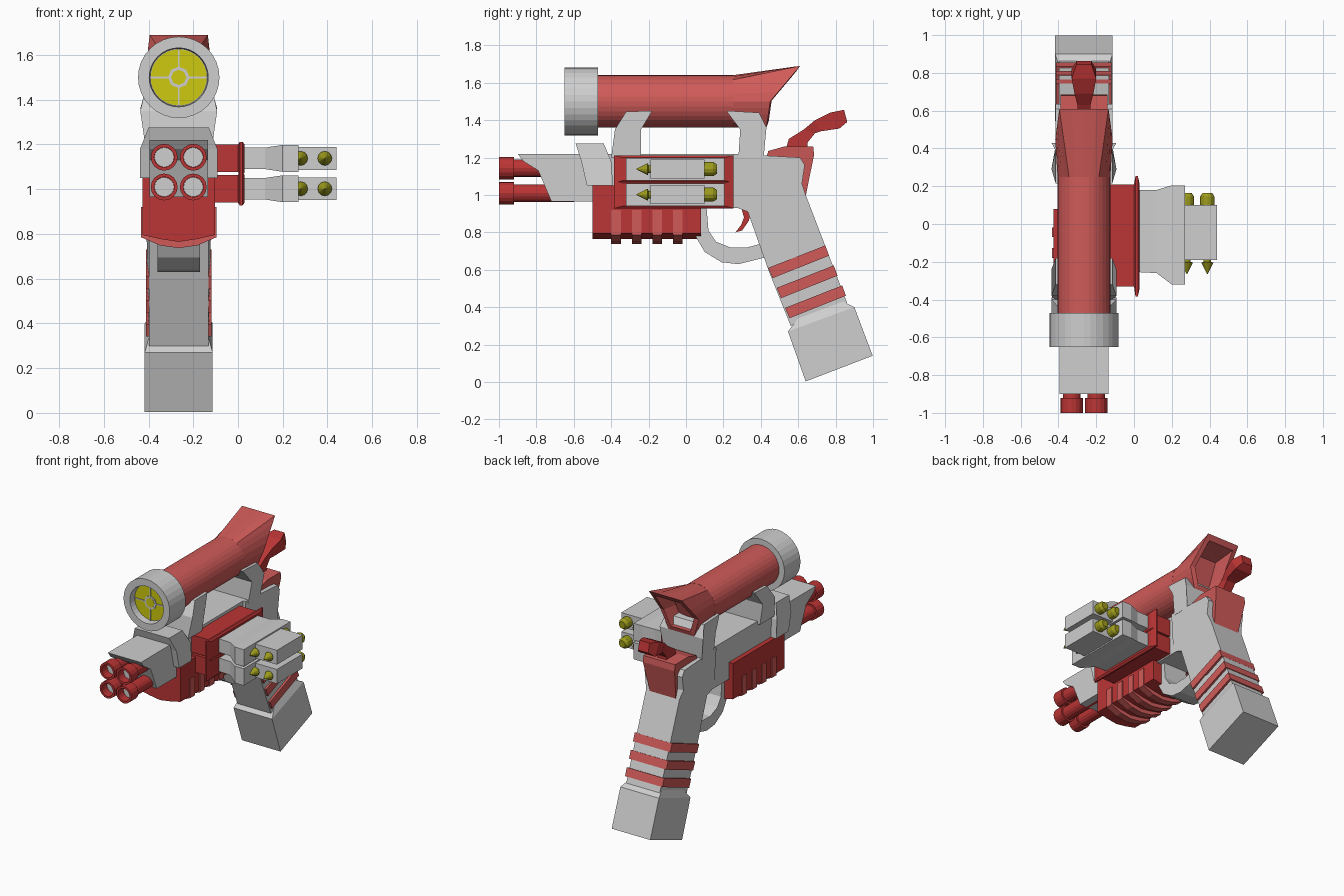
import bpy, bmesh, math

CX = -0.265  # centre plane of the gun


def mat(name, r, g, b):
    m = bpy.data.materials.new(name)
    m.diffuse_color = (r, g, b, 1)
    return m


GREY = mat("light grey", 0.62, 0.62, 0.62)
RED = mat("deep red", 0.50, 0.035, 0.035)
ROSE = mat("pale red", 0.63, 0.105, 0.10)
YELLOW = mat("lens yellow", 0.62, 0.59, 0.005)
OLIVE = mat("olive yellow", 0.34, 0.33, 0.012)


def loft(name, rings, m, caps=True):
    """Skin a list of equal-length point rings."""
    bm = bmesh.new()
    vs = [[bm.verts.new(p) for p in r] for r in rings]
    n = len(rings[0])
    for a, b in zip(vs, vs[1:]):
        for i in range(n):
            j = (i + 1) % n
            bm.faces.new((a[i], a[j], b[j], b[i]))
    if caps:
        bm.faces.new(vs[0])
        bm.faces.new(vs[-1])
    bmesh.ops.recalc_face_normals(bm, faces=bm.faces)
    me = bpy.data.meshes.new(name)
    bm.to_mesh(me)
    bm.free()
    me.materials.append(m)
    ob = bpy.data.objects.new(name, me)
    bpy.context.collection.objects.link(ob)
    return ob


def profile(name, pts, hw, m):
    """Side outline (y, z) extruded about the centre plane; hw may depend on z."""
    f = hw if callable(hw) else (lambda z: hw)
    return loft(name, [[(CX + s * f(z), y, z) for y, z in pts] for s in (-1, 1)], m)


def lathe(name, prof, x, z, m, n=16):
    """Turn (radius, y) steps about a y axis."""
    return loft(name, [[(x + r * math.cos(2 * math.pi * i / n), y,
                         z + r * math.sin(2 * math.pi * i / n)) for i in range(n)]
                       for r, y in prof], m)


def stack(name, zc, secs, m):
    """Rectangular sections (x, y0, y1, half height) lofted along x."""
    return loft(name, [[(x, a, zc - h), (x, b, zc - h), (x, b, zc + h), (x, a, zc + h)]
                       for x, a, b, h in secs], m)


# --- scope ---
lathe("scope_tube", [(0.14, -0.50), (0.14, 0.25)], CX, 1.5, ROSE, 32)
lathe("scope_front_ring", [(0.15, -0.47), (0.182, -0.47), (0.182, -0.65), (0.132, -0.65), (0.128, -0.60)],
      CX, 1.5, GREY, 32)
lathe("scope_lens", [(0.125, -0.59), (0.125, -0.605)], CX, 1.5, YELLOW, 32)
for k in range(4):  # crosshair arms
    c, s = round(math.cos(k * math.pi / 2)), round(math.sin(k * math.pi / 2))
    q = [(CX + c * r - s * w, 1.5 + s * r + c * w)
         for r, w in ((0.04, -0.004), (0.128, -0.004), (0.128, 0.004), (0.04, 0.004))]
    loft("crosshair_arm", [[(x, y, z) for x, z in q] for y in (-0.603, -0.610)], GREY)
lathe("crosshair_ring", [(0.033, -0.603), (0.048, -0.603), (0.048, -0.611), (0.033, -0.611), (0.033, -0.604)],
      CX, 1.5, GREY, 8).data
lathe("crosshair_dot", [(0.034, -0.60), (0.034, -0.612)], CX, 1.5, YELLOW, 8)

# --- flared eyepiece hood: circle to six-sided recessed opening ---
hexa = [(0.13, 0.61, 1.69), (-0.13, 0.61, 1.69), (-0.152, 0.45, 1.5),
        (-0.10, 0.43, 1.36), (0.10, 0.43, 1.36), (0.152, 0.45, 1.5)]
lip = []
for a, b in zip(hexa, hexa[1:] + hexa[:1]):
    lip += [tuple(p + (q - p) * t / 4 for p, q in zip(a, b)) for t in range(4)]
start = []
for x, y, z in lip:
    a = math.atan2(z - 1.5, x)
    start.append((CX + 0.14 * math.cos(a), 0.25, 1.5 + 0.14 * math.sin(a)))
outer = [(CX + x, y, z) for x, y, z in lip]
inner = [(CX + x * 0.78, 0.49 + (y - 0.49) * 0.8, 1.52 + (z - 1.52) * 0.8) for x, y, z in lip]
deep = [(CX + x * 0.7, 0.36 + (y - 0.49) * 0.5, 1.51 + (z - 1.52) * 0.7) for x, y, z in lip]
loft("eyepiece_hood", [start, outer, inner, deep], ROSE)

# --- scope brackets ---
bw = lambda z: 0.172 if 1.3 < z < 1.4 else 0.15
profile("front_bracket", [(-0.40, 1.2), (-0.38, 1.35), (-0.32, 1.445), (-0.18, 1.45), (-0.24, 1.35), (-0.24, 1.2)], bw, GREY)
profile("rear_bracket", [(0.28, 1.2), (0.29, 1.35), (0.215, 1.45), (0.39, 1.44), (0.43, 1.36), (0.415, 1.2)], bw, GREY)

# --- frame and barrel shroud ---
profile("main_frame", [(-0.9, 1.22), (-0.87, 1.18), (-0.79, 1.13), (-0.72, 0.965), (-0.5, 0.965),
                       (-0.45, 0.93), (0.30, 0.93), (0.34, 1.22)], 0.13, GREY)
profile("shroud_collar", [(-0.59, 1.275), (-0.44, 1.275), (-0.40, 1.18), (-0.39, 1.05), (-0.53, 1.05), (-0.56, 1.18)],
        lambda z: 0.135 if z > 1.25 else 0.173, GREY)

# --- four barrels with hollow muzzles ---
for x in (CX - 0.065, CX + 0.065):
    for z in (1.01, 1.143):
        lathe("barrel", [(0.047, -0.6), (0.047, -0.92), (0.06, -0.92), (0.06, -1.0), (0.045, -1.0), (0.045, -0.93)],
              x, z, RED)
        lathe("barrel_bore", [(0.044, -0.925), (0.044, -0.94)], x, z, GREY)

# --- red fore-end with keel and ribs ---
def keel(name, y0, y1, zt, zs, zb, hw, m):
    sec = [(-hw, zt), (-hw, zs), (-hw * 0.5, zb + 0.012), (0, zb), (hw * 0.5, zb + 0.012), (hw, zs), (hw, zt)]
    return loft(name, [[(CX + x, y, z) for x, z in sec] for y in (y0, y1)], m)


keel("fore_end", -0.5, 0.08, 1.05, 0.795, 0.765, 0.162, RED)
for k in range(4):
    y = -0.40 + 0.11 * k
    keel("fore_end_rib", y, y + 0.052, 0.92, 0.785, 0.737, 0.168, ROSE)

# --- trigger and guard ---
profile("trigger_guard", [(0.05, 0.93), (0.05, 0.78), (0.10, 0.695), (0.19, 0.64), (0.28, 0.63), (0.44, 0.67),
                          (0.42, 0.745), (0.33, 0.72), (0.24, 0.718), (0.16, 0.75), (0.12, 0.81), (0.11, 0.93)],
        0.095, GREY)
profile("trigger", [(0.29, 0.95), (0.31, 0.88), (0.295, 0.84), (0.265, 0.80), (0.30, 0.81), (0.335, 0.86), (0.36, 0.95)],
        0.035, RED)

# --- grip ---
profile("grip", [(0.25, 1.22), (0.61, 1.20), (0.635, 1.16), (0.62, 1.06), (0.64, 1.0), (0.87, 0.40), (0.56, 0.30),
                 (0.44, 0.60), (0.33, 0.91), (0.25, 0.94)],
        lambda z: 0.15 if z > 1.05 else 0.132, GREY)
for k in range(3):
    y, z = 0.045 * k, -0.107 * k
    profile("grip_band", [(0.44 + y, 0.61 + z), (0.745 + y, 0.73 + z), (0.765 + y, 0.675 + z), (0.463 + y, 0.555 + z)],
            0.147, ROSE)
base = [[(0.60, 0.34), (0.84, 0.43)], [(0.545, 0.27), (0.90, 0.40)], [(0.64, 0.003), (0.998, 0.14)]]
loft("grip_base", [[(CX - w, *p), (CX + w, *p), (CX + w, *q), (CX - w, *q)]
                   for (p, q), w in zip(base, (0.132, 0.152, 0.152))], GREY)

# --- rear plate and hammer ---
profile("rear_plate", [(0.43, 1.20), (0.44, 1.235), (0.53, 1.26), (0.68, 1.26), (0.685, 1.215), (0.635, 0.97), (0.59, 1.1)],
        lambda z: 0.125 if z > 1.1 else 0.10, ROSE)
hammer = [(0.53, 1.23, 0.65, 1.23, 0.035), (0.55, 1.30, 0.65, 1.28, 0.035), (0.63, 1.35, 0.69, 1.33, 0.035),
          (0.69, 1.40, 0.72, 1.34, 0.05), (0.77, 1.44, 0.82, 1.355, 0.065), (0.845, 1.455, 0.862, 1.39, 0.04)]
loft("hammer", [[(CX - w, a, b), (CX + w, a, b), (CX + w, c, d), (CX - w, c, d)] for a, b, c, d, w in hammer], RED)

# --- twin missile pod on the right side ---
for zc in (1.138, 1.002):
    stack("pod_mount", zc, [(-0.15, -0.33, 0.21, 0.062), (0.0, -0.33, 0.21, 0.062), (0.008, -0.385, 0.255, 0.074),
                            (0.02, -0.385, 0.255, 0.074), (0.03, -0.34, 0.21, 0.062)], RED)
    stack("pod_body", zc, [(0.025, -0.255, 0.18, 0.048), (0.12, -0.26, 0.18, 0.048), (0.20, -0.32, 0.205, 0.06),
                           (0.27, -0.32, 0.205, 0.06)], GREY)
    stack("missile_box", zc, [(0.26, -0.19, 0.10, 0.051), (0.44, -0.19, 0.10, 0.051)], GREY)
    for x in (0.28, 0.388):
        lathe("missile", [(0.002, -0.265), (0.032, -0.205), (0.02, -0.20), (0.02, -0.15), (0.038, 0.05),
                          (0.038, 0.145), (0.025, 0.165)], x, zc, OLIVE, 12)
